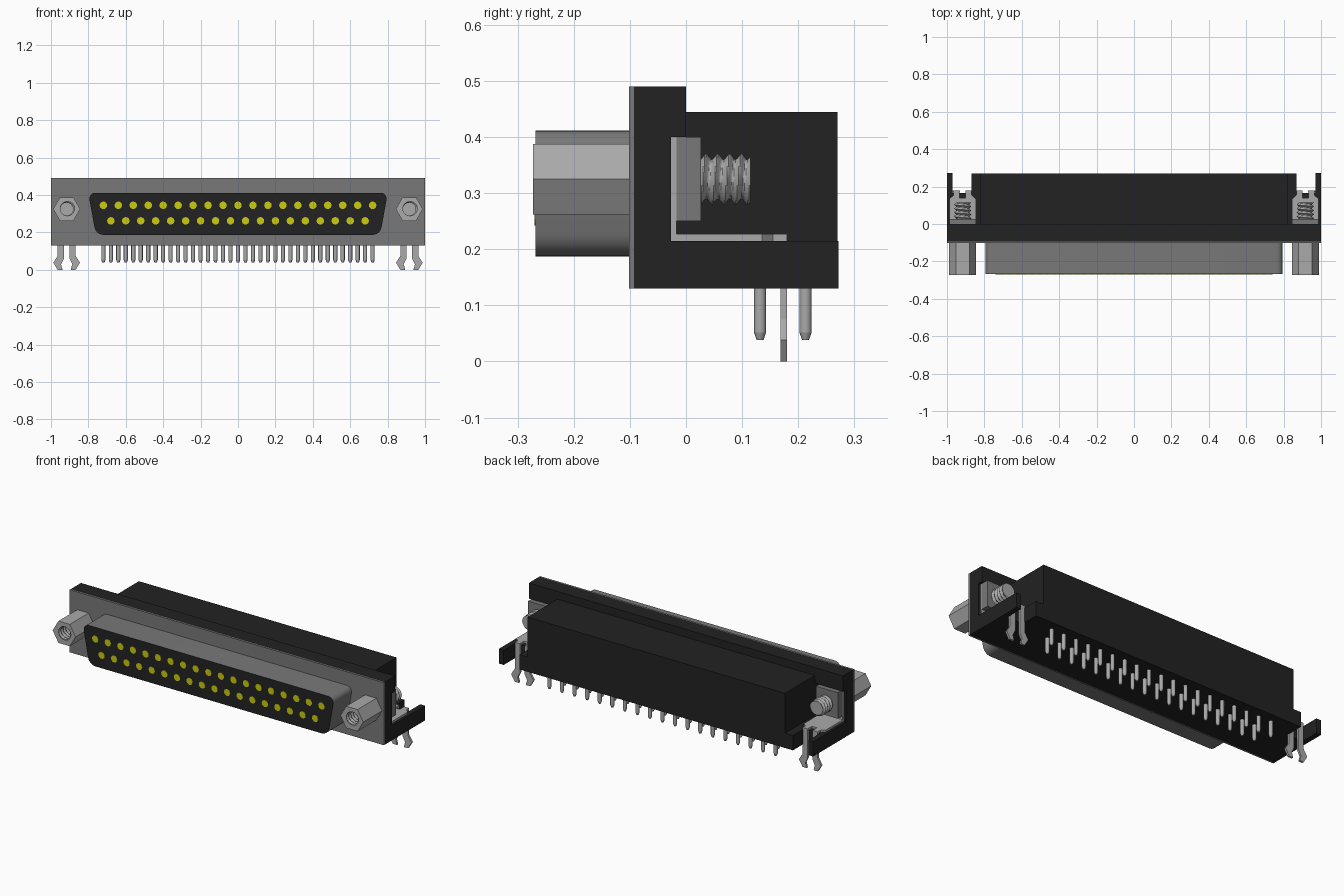
import bpy, bmesh, math
from mathutils import Matrix

if "Cube" in bpy.data.objects:
    bpy.data.objects.remove(bpy.data.objects["Cube"], do_unlink=True)


def material(name, rgb):
    m = bpy.data.materials.new(name)
    m.use_nodes = True
    m.diffuse_color = (*rgb, 1)
    m.node_tree.nodes["Principled BSDF"].inputs["Base Color"].default_value = (*rgb, 1)
    return m


BLACK = material("black plastic", (0.016, 0.016, 0.016))
STEEL = material("dark steel", (0.19, 0.19, 0.19))
TIN = material("light tin", (0.40, 0.40, 0.40))
GOLD = material("yellow contact", (0.60, 0.60, 0.005))


def finish(name, bm, mat, smooth=False):
    bmesh.ops.recalc_face_normals(bm, faces=bm.faces[:])
    me = bpy.data.meshes.new(name)
    bm.to_mesh(me)
    bm.free()
    ob = bpy.data.objects.new(name, me)
    bpy.context.collection.objects.link(ob)
    me.materials.append(mat)
    if smooth:
        bpy.ops.object.select_all(action='DESELECT')
        ob.select_set(True)
        bpy.context.view_layer.objects.active = ob
        bpy.ops.object.shade_smooth_by_angle(angle=math.radians(35))
    return ob


def prism(name, outline, axis, lo, hi, mat):
    """Extrude a 2D outline along an axis; the outline uses the other two axes in xyz order."""
    bm = bmesh.new()

    def ring(t):
        vs = []
        for p in outline:
            co = list(p)
            co.insert(axis, t)
            vs.append(bm.verts.new(co))
        return vs
    a, b = ring(lo), ring(hi)
    bm.faces.new(a)
    bm.faces.new(b)
    for i in range(len(a)):
        j = (i + 1) % len(a)
        bm.faces.new((a[i], a[j], b[j], b[i]))
    return finish(name, bm, mat)


def box(name, x, y, z, mat):
    return prism(name, [(x[0], y[0]), (x[1], y[0]), (x[1], y[1]), (x[0], y[1])], 2, z[0], z[1], mat)


def thread(name, x, z, y0, y1, core, crest, pitch, mat):
    """Closed cylinder along y with a helical ridge."""
    bm = bmesh.new()
    n, rows = 24, round((y1 - y0) / pitch * 8)
    rings = []
    for i in range(rows + 1):
        y = y0 + (y1 - y0) * i / rows
        ring = []
        for j in range(n):
            t = ((y - y0) / pitch - j / n) % 1
            r = core + (crest - core) * max(0, 1 - abs(2 * t - 1) * 1.25)
            a = 2 * math.pi * j / n
            ring.append(bm.verts.new((x + r * math.cos(a), y, z + r * math.sin(a))))
        rings.append(ring)
    for a, b in zip(rings, rings[1:]):
        for j in range(n):
            k = (j + 1) % n
            bm.faces.new((a[j], a[k], b[k], b[j]))
    bm.faces.new(rings[0])
    bm.faces.new(rings[-1])
    return finish(name, bm, mat, True)


# Main housing and the front flange
box("rear_housing", (-0.82, 0.82), (0, 0.27), (0.13, 0.445), BLACK)
box("flange_centre", (-0.82, 0.82), (-0.093, 0), (0.13, 0.49), BLACK)
box("face_plate", (-1, 1), (-0.102, -0.093), (0.13, 0.49), STEEL)

# D-shaped shell with rounded corners and a black front insert
shell = prism("connector_shell", [(-0.801, 0.412), (0.801, 0.412), (0.76, 0.187), (-0.76, 0.187)],
              1, -0.268, -0.10, STEEL)
bm = bmesh.new()
bm.from_mesh(shell.data)
long_edges = [e for e in bm.edges if abs(e.verts[0].co.y - e.verts[1].co.y) > 0.1]
bmesh.ops.bevel(bm, geom=long_edges, offset=0.04, segments=6, profile=0.5, affect='EDGES')
bm.normal_update()
for f in bm.faces:
    f.material_index = 1 if f.normal.y < -0.9 else 0
bm.to_mesh(shell.data)
bm.free()
shell.data.materials.append(BLACK)
bpy.ops.object.select_all(action='DESELECT')
shell.select_set(True)
bpy.context.view_layer.objects.active = shell
bpy.ops.object.shade_smooth_by_angle(angle=math.radians(35))

# Contacts: two staggered rows of discs
bm = bmesh.new()
for count, z in ((19, 0.345), (18, 0.262)):
    for i in range(count):
        x = (i - (count - 1) / 2) * 0.08
        mat = Matrix.Translation((x, -0.268, z)) @ Matrix.Rotation(math.pi / 2, 4, 'X')
        bmesh.ops.create_cone(bm, cap_ends=True, segments=16, radius1=0.02, radius2=0.02,
                              depth=0.004, matrix=mat)
finish("contacts", bm, GOLD)

# Solder pins with tapered tips
bm = bmesh.new()
for count, y in ((19, 0.213), (18, 0.132)):
    for i in range(count):
        x = (i - (count - 1) / 2) * 0.08
        for r_low, lo, hi in ((0.011, 0.052, 0.14), (0.006, 0.038, 0.052)):
            bmesh.ops.create_cone(bm, cap_ends=True, segments=12, radius1=r_low, radius2=0.011,
                                  depth=hi - lo, matrix=Matrix.Translation((x, y, (lo + hi) / 2)))
finish("solder_pins", bm, TIN, True)

CX, CZ = 0.916, 0.325
for s, side in ((1, "left"), (-1, "right")):
    # Flange end with the side recess and floor, ledge and outer arm
    prism(f"{side}_flange_end", [(-0.093, 0.13), (0.165, 0.13), (0.165, 0.215), (-0.027, 0.215),
                                 (-0.027, 0.40), (0, 0.40), (0, 0.49), (-0.093, 0.49)],
          0, s * 0.82, s * 1.0, BLACK)
    box(f"{side}_ledge", (s * 0.82, s * 0.87), (0.165, 0.27), (0.13, 0.215), BLACK)
    box(f"{side}_arm", (s * 0.97, s * 1.0), (0.165, 0.272), (0.13, 0.215), BLACK)

    # Bent bracket, nut plate and rear screw
    c = s * CX
    box(f"{side}_bracket_back", (c - 0.07, c + 0.07), (-0.027, -0.017), (0.215, 0.40), TIN)
    half = [(0.07, -0.02), (0.07, 0.135), (0.048, 0.155), (0.048, 0.18), (0.016, 0.18), (0.016, 0.14)]
    foot = half + [(-x, y) for x, y in reversed(half)]
    prism(f"{side}_bracket_foot", [(c + x, y) for x, y in foot], 2, 0.215, 0.227, TIN)
    box(f"{side}_nut_plate", (c - 0.07, c + 0.07), (-0.017, 0.027), (0.25, 0.40), STEEL)
    thread(f"{side}_rear_screw", c, CZ, 0.02, 0.115, 0.036, 0.047, 0.021, TIN)

    # Barbed board lock prongs
    for t, part in ((1, "outer"), (-1, "inner")):
        barb = [(0.015, 0.22), (0.048, 0.22), (0.048, 0.075), (0.071, 0.038),
                (0.048, 0.0), (0.022, 0.0), (0.030, 0.03), (0.015, 0.06)]
        prism(f"{side}_{part}_board_lock", [(c + s * t * x, z) for x, z in barb], 1, 0.168, 0.18, TIN)

    # Hexagonal standoff with a threaded bore
    hexagon = [(c + 0.0725 * math.cos(k * math.pi / 3), CZ + 0.0725 * math.sin(k * math.pi / 3))
               for k in range(6)]
    standoff = prism(f"{side}_hex_standoff", hexagon, 1, -0.273, -0.10, TIN)
    cutter = thread("bore_cutter", c, CZ, -0.285, -0.18, 0.034, 0.045, 0.021, TIN)
    cutter.hide_render = True
    mod = standoff.modifiers.new("bore", 'BOOLEAN')
    mod.operation = 'DIFFERENCE'
    mod.object = cutter
    bpy.context.view_layer.objects.active = standoff
    bpy.ops.object.modifier_apply(modifier=mod.name)
    bpy.data.objects.remove(cutter, do_unlink=True)
